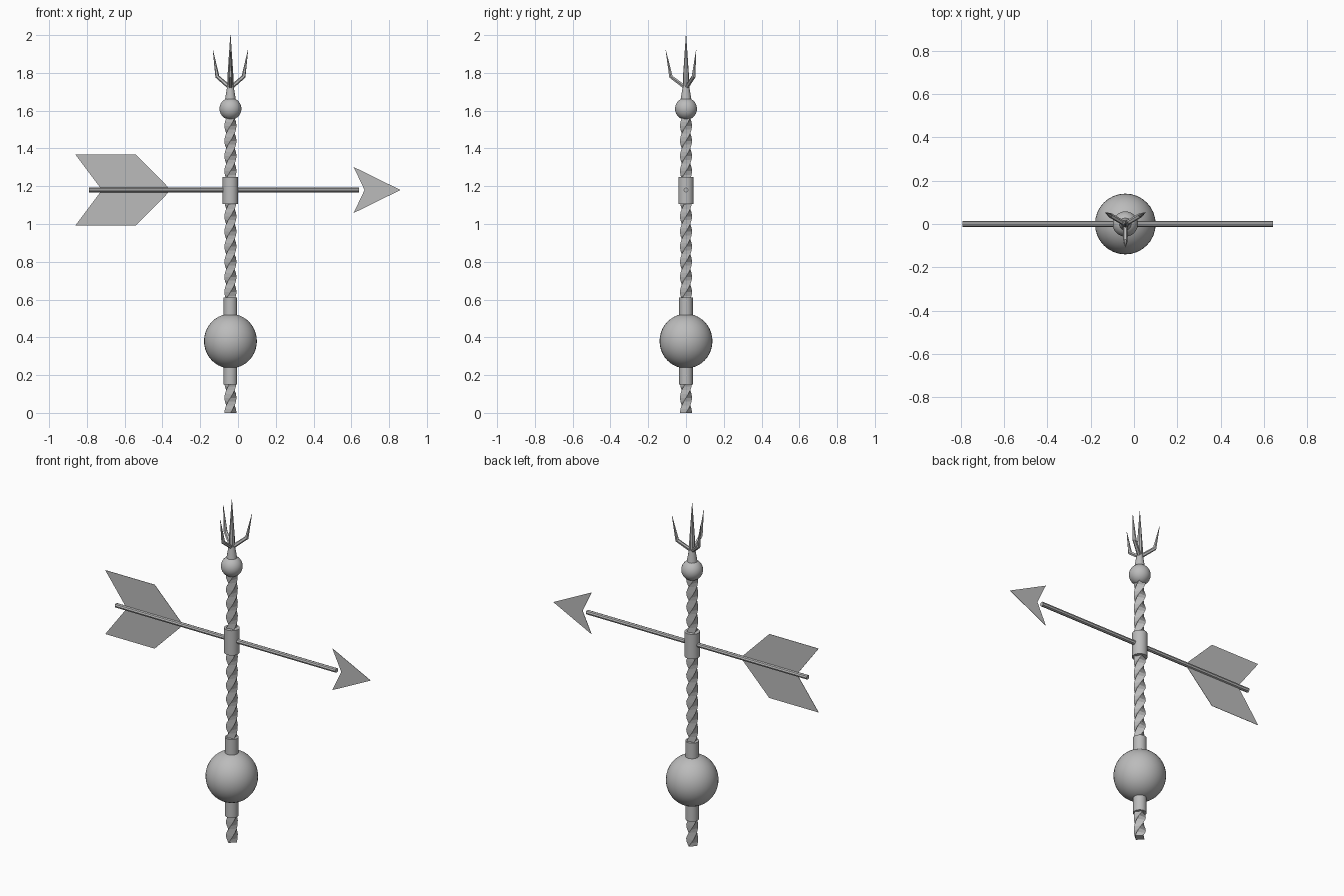
import bpy, bmesh
from math import pi, cos, sin, radians
from mathutils import Vector, Matrix

cube = bpy.data.objects.get("Cube")
if cube:
    bpy.data.objects.remove(cube, do_unlink=True)

metal = bpy.data.materials.new("grey metal")
metal.use_nodes = True
grey = (0.5, 0.5, 0.5, 1)
metal.diffuse_color = grey
metal.node_tree.nodes["Principled BSDF"].inputs["Base Color"].default_value = grey

AXIS = -0.04      # x of the pole
ARROW_Z = 1.18    # height of the arrow


def finish(name, bm, smooth=False):
    bmesh.ops.recalc_face_normals(bm, faces=bm.faces[:])
    mesh = bpy.data.meshes.new(name)
    bm.to_mesh(mesh)
    bm.free()
    mesh.materials.append(metal)
    obj = bpy.data.objects.new(name, mesh)
    bpy.context.collection.objects.link(obj)
    if smooth:
        bpy.ops.object.select_all(action='DESELECT')
        obj.select_set(True)
        bpy.context.view_layer.objects.active = obj
        bpy.ops.object.shade_smooth_by_angle(angle=radians(40))
    return obj


def tube(name, points, radii, sides, twist=0.0, smooth=False):
    """Loft polygon rings along a path, turning each ring by twist."""
    bm = bmesh.new()
    pts = [Vector(p) for p in points]
    rings = []
    for i, (p, r) in enumerate(zip(pts, radii)):
        along = (pts[min(i + 1, len(pts) - 1)] - pts[max(i - 1, 0)]).normalized()
        ref = Vector((0, 1, 0)) if abs(along.y) < 0.9 else Vector((1, 0, 0))
        u = along.cross(ref).normalized()
        v = along.cross(u)
        angles = [2 * pi * k / sides + i * twist for k in range(sides)]
        rings.append([bm.verts.new(p + (u * cos(a) + v * sin(a)) * r) for a in angles])
    for low, high in zip(rings, rings[1:]):
        for k in range(sides):
            n = (k + 1) % sides
            bm.faces.new((low[k], low[n], high[n], high[k]))
    bm.faces.new(rings[0])
    bm.faces.new(rings[-1])
    return finish(name, bm, smooth)


def upright(name, z0, z1, r0, r1, sides=24):
    return tube(name, [(AXIS, 0, z0), (AXIS, 0, z1)], [r0, r1], sides, smooth=True)


def ball(name, z, radius, stretch=1.0):
    bm = bmesh.new()
    place = Matrix.Translation((AXIS, 0, z)) @ Matrix.Diagonal((1, 1, stretch, 1))
    bmesh.ops.create_uvsphere(bm, u_segments=32, v_segments=20, radius=radius, matrix=place)
    return finish(name, bm, True)


def plate(name, outline):
    """Thin upright sheet from an x, z outline."""
    bm = bmesh.new()
    bm.faces.new([bm.verts.new((x, 0, ARROW_Z + z)) for x, z in outline])
    obj = finish(name, bm)
    mod = obj.modifiers.new("thickness", 'SOLIDIFY')
    mod.thickness = 0.002
    mod.offset = 0
    return obj


# Twisted square pole
steps = 78
tube("twisted_pole", [(AXIS, 0, 1.56 * i / steps) for i in range(steps + 1)],
     [0.032] * (steps + 1), 4, twist=pi / 8)

# Balls and collars
ball("large_ball", 0.38, 0.14, 1.03)
ball("small_ball", 1.61, 0.058)
upright("lower_collar", 0.15, 0.26, 0.036, 0.036)
upright("upper_collar", 0.50, 0.61, 0.036, 0.036)
upright("arrow_collar", 1.105, 1.25, 0.041, 0.041)

# Finial: tapered base, centre spike and three bent prongs
upright("finial_base", 1.65, 1.73, 0.03, 0.017, 12)
tube("centre_spike", [(AXIS, 0, 1.71), (AXIS, 0, 1.78), (AXIS, 0, 2.0)],
     [0.016, 0.016, 0.001], 8)
for i, degrees in enumerate((-90, 30, 150)):
    a = radians(degrees)
    path = [(AXIS + d * cos(a), d * sin(a), z)
            for d, z in ((0, 1.72), (0.08, 1.78), (0.107, 1.92))]
    tube(f"prong_{i + 1}", path, [0.011, 0.011, 0.001], 6)

# Arrow: shaft, head and tail vanes
tube("arrow_shaft", [(-0.79, 0, ARROW_Z), (0.64, 0, ARROW_Z)], [0.013, 0.013], 8)
plate("arrow_head", [(0.612, 0.122), (0.67, 0), (0.612, -0.122), (0.86, 0)])
for side, sign in (("upper", 1), ("lower", -1)):
    plate(f"{side}_tail_vane", [(-0.72, 0), (-0.355, 0),
                                (-0.54, 0.187 * sign), (-0.86, 0.187 * sign)])
